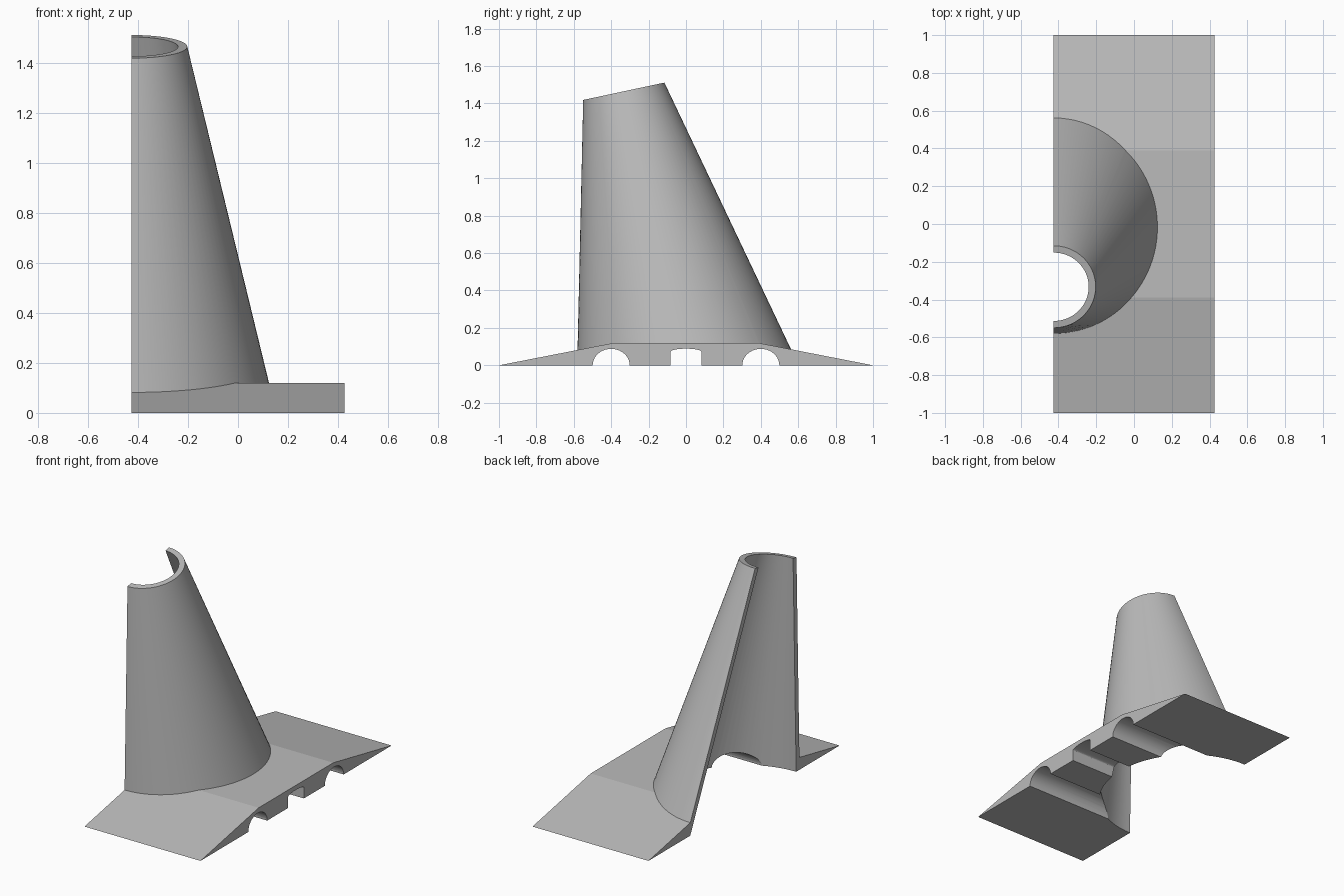
import bpy, bmesh, math
from mathutils import Matrix, Vector

if "Cube" in bpy.data.objects:
    bpy.data.objects.remove(bpy.data.objects["Cube"], do_unlink=True)

EDGE = 0.425                 # half width of the base
TILT = math.radians(12.05)   # lean of the funnel axis
TAPER = 0.2373               # radius gained per unit along the axis
TOP = Vector((-EDGE, -0.3325, 1.465))

grey = bpy.data.materials.new("plain grey")
grey.use_nodes = True
colour = (0.5, 0.5, 0.5, 1)
grey.diffuse_color = colour
grey.node_tree.nodes["Principled BSDF"].inputs["Base Color"].default_value = colour


def make(name, bm):
    bmesh.ops.recalc_face_normals(bm, faces=bm.faces)
    mesh = bpy.data.meshes.new(name)
    bm.to_mesh(mesh)
    bm.free()
    mesh.materials.append(grey)
    obj = bpy.data.objects.new(name, mesh)
    bpy.context.collection.objects.link(obj)
    return obj


def extrude_profile(name, points, x0, x1):
    """Sweep a (y, z) outline along x."""
    bm = bmesh.new()
    face = bm.faces.new([bm.verts.new((x0, y, z)) for y, z in points])
    grown = bmesh.ops.extrude_face_region(bm, geom=[face])["geom"]
    verts = [v for v in grown if isinstance(v, bmesh.types.BMVert)]
    bmesh.ops.translate(bm, verts=verts, vec=(x1 - x0, 0, 0))
    return make(name, bm)


def leaning_cone(name, radius, above):
    """Cone along the tilted axis; radius is measured at the rim plane."""
    below = 1.7
    bm = bmesh.new()
    bmesh.ops.create_cone(bm, cap_ends=True, segments=96, depth=below + above,
                          radius1=radius + below * TAPER,
                          radius2=radius - above * TAPER)
    place = (Matrix.Translation(TOP) @ Matrix.Rotation(TILT, 4, "X")
             @ Matrix.Translation((0, 0, (above - below) / 2)))
    bm.transform(place)
    return make(name, bm)


def boolean(target, tool, operation):
    mod = target.modifiers.new(operation, "BOOLEAN")
    mod.operation = operation
    mod.solver = "EXACT"
    mod.object = tool
    bpy.context.view_layer.update()
    graph = bpy.context.evaluated_depsgraph_get()
    result = bpy.data.meshes.new_from_object(target.evaluated_get(graph))
    target.modifiers.clear()
    target.data = result
    bpy.data.objects.remove(tool, do_unlink=True)


def arch(centre, half, spring, rise):
    """Opening outline with straight legs and a curved crown."""
    crown = [(centre + half * math.cos(math.pi * i / 20),
              spring + rise * math.sin(math.pi * i / 20)) for i in range(21)]
    return [(centre + half, -0.1)] + crown + [(centre - half, -0.1)]


# Ramped base, overlong on the cut side until the final trim
ramp = [(-1, 0), (1, 0), (0.39, 0.119), (-0.39, 0.119)]
body = extrude_profile("funnel_on_ramped_base", ramp, -1.2, EDGE)

# Leaning funnel and its hollow
boolean(body, leaning_cone("funnel", 0.222, 0), "UNION")
boolean(body, leaning_cone("funnel_hollow", 0.185, 0.15), "DIFFERENCE")

# Three tunnels through the base
for centre, half, spring, rise in ((-0.4, 0.099, 0, 0.088),
                                   (0, 0.083, 0.072, 0.017),
                                   (0.4, 0.099, 0, 0.088)):
    tunnel = extrude_profile("tunnel", arch(centre, half, spring, rise), -1.5, 1)
    boolean(body, tunnel, "DIFFERENCE")

# Trim to the half model standing on the ground
side = [(-2, -1), (2, -1), (2, 3), (-2, 3)]
boolean(body, extrude_profile("half_trim", side, -3, -EDGE), "DIFFERENCE")
floor = [(-2, -1), (2, -1), (2, 0), (-2, 0)]
boolean(body, extrude_profile("ground_trim", floor, -3, 3), "DIFFERENCE")

# Smooth curved walls, crisp edges
bpy.ops.object.select_all(action="DESELECT")
body.select_set(True)
bpy.context.view_layer.objects.active = body
bpy.ops.object.shade_smooth_by_angle(angle=math.radians(10))
